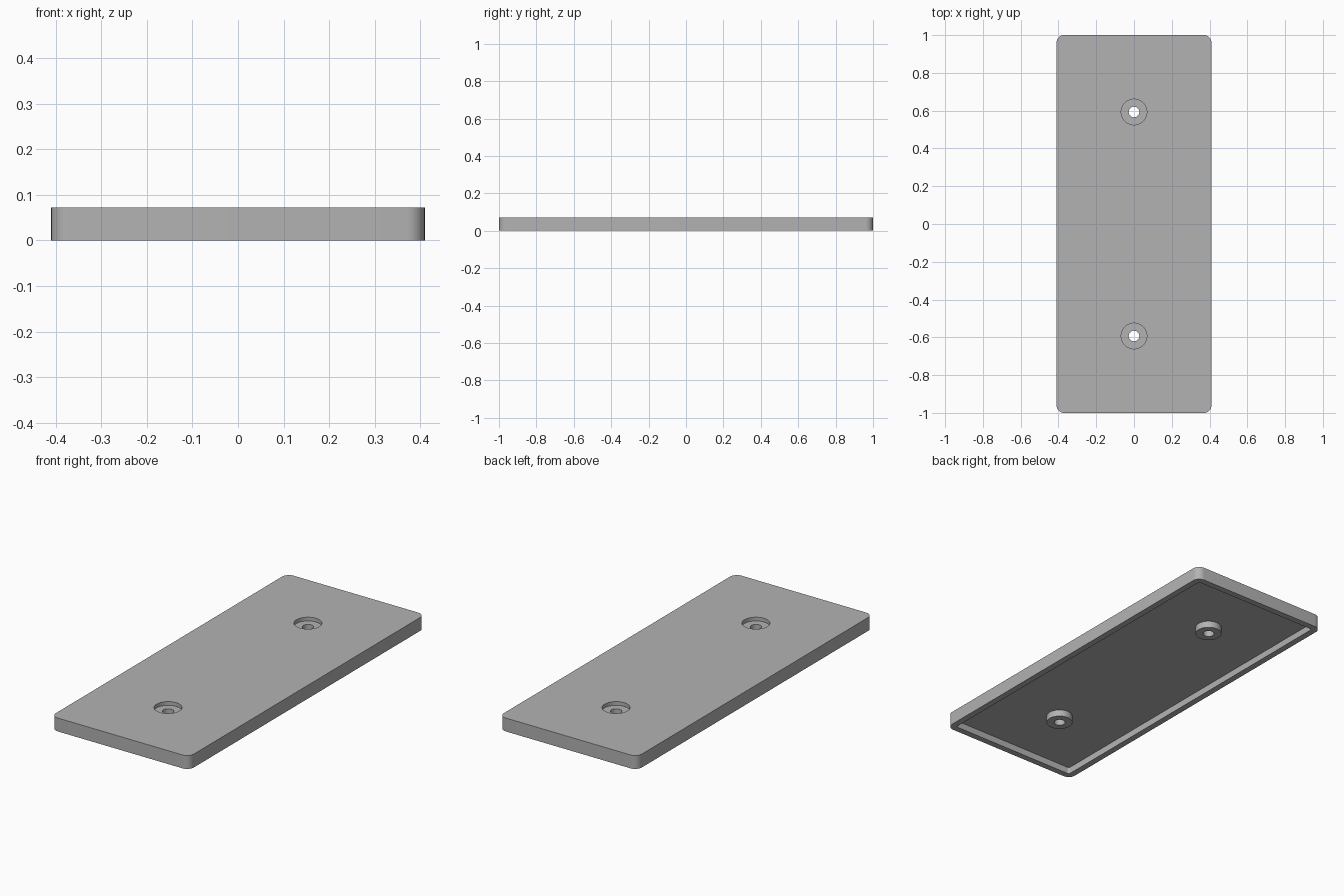
import bpy, bmesh, math

cube = bpy.data.objects.get("Cube")
if cube:
    bpy.data.objects.remove(cube, do_unlink=True)

HALF_X, HALF_Y, HEIGHT = 0.41, 1.0, 0.072
WALL, SKIN = 0.034, 0.036          # rim width, top panel thickness
HOLE_Y = 0.593

grey = bpy.data.materials.new("plain_grey")
grey.use_nodes = True
colour = (0.45, 0.45, 0.45, 1)
grey.diffuse_color = colour
grey.node_tree.nodes["Principled BSDF"].inputs["Base Color"].default_value = colour


def prism(name, outline, z0, z1):
    """Extrude a closed outline from z0 to z1."""
    bm = bmesh.new()
    base = bm.faces.new([bm.verts.new((x, y, z0)) for x, y in outline])
    top = bmesh.ops.extrude_face_region(bm, geom=[base])["geom"]
    bmesh.ops.translate(bm, vec=(0, 0, z1 - z0),
                        verts=[v for v in top if isinstance(v, bmesh.types.BMVert)])
    bmesh.ops.recalc_face_normals(bm, faces=bm.faces)
    mesh = bpy.data.meshes.new(name)
    bm.to_mesh(mesh)
    bm.free()
    mesh.materials.append(grey)
    obj = bpy.data.objects.new(name, mesh)
    bpy.context.collection.objects.link(obj)
    return obj


def rounded_rect(hx, hy, r, steps=8):
    points = []
    for quarter, (sx, sy) in enumerate([(1, 1), (-1, 1), (-1, -1), (1, -1)]):
        for i in range(steps + 1):
            a = math.pi / 2 * (quarter + i / steps)
            points.append((sx * (hx - r) + r * math.cos(a), sy * (hy - r) + r * math.sin(a)))
    return points


def circle(y, r, sides=48):
    return [(r * math.cos(math.tau * i / sides), y + r * math.sin(math.tau * i / sides))
            for i in range(sides)]


def combine(target, tool, operation):
    """Apply a boolean and discard the tool."""
    tool.hide_render = True
    bpy.context.view_layer.objects.active = target
    mod = target.modifiers.new(operation, "BOOLEAN")
    mod.operation, mod.object, mod.solver = operation, tool, "EXACT"
    bpy.ops.object.modifier_apply(modifier=mod.name)
    bpy.data.objects.remove(tool, do_unlink=True)


# Cover plate with a hollow underside
plate = prism("cover_plate", rounded_rect(HALF_X, HALF_Y, 0.04), 0, HEIGHT)
hollow = prism("hollow", rounded_rect(HALF_X - WALL, HALF_Y - WALL, 0.01), -0.1, HEIGHT - SKIN)
combine(plate, hollow, "DIFFERENCE")

# Screw bosses, each with a counterbore and a through hole
for y in (-HOLE_Y, HOLE_Y):
    combine(plate, prism("boss", circle(y, 0.066), 0, HEIGHT - SKIN / 2), "UNION")
    combine(plate, prism("counterbore", circle(y, 0.068), HEIGHT - 0.02, 0.2), "DIFFERENCE")
    combine(plate, prism("screw_hole", circle(y, 0.028), -0.1, 0.2), "DIFFERENCE")

bpy.ops.object.select_all(action="DESELECT")
plate.select_set(True)
bpy.context.view_layer.objects.active = plate
bpy.ops.object.shade_smooth_by_angle(angle=math.radians(30))
